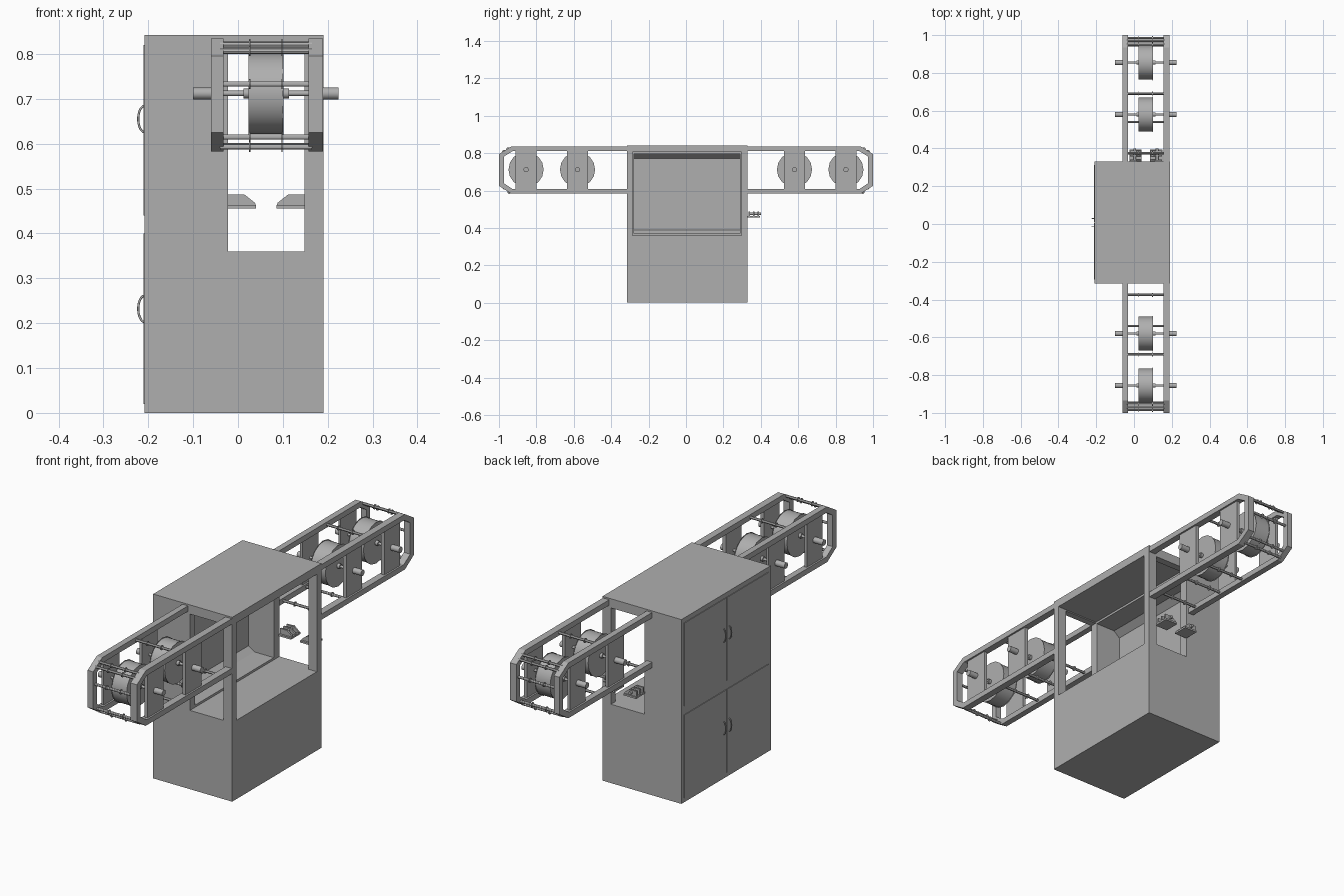
import bpy, bmesh
from math import pi, cos, sin
from mathutils import Matrix

if "Cube" in bpy.data.objects:
    bpy.data.objects.remove(bpy.data.objects["Cube"])

grey = bpy.data.materials.new("dark_grey")
grey.diffuse_color = (.43, .43, .43, 1)
grey.use_nodes = True
grey.node_tree.nodes["Principled BSDF"].inputs["Base Color"].default_value = grey.diffuse_color


def finish(name, bm, smooth=False):
    bmesh.ops.recalc_face_normals(bm, faces=bm.faces)
    me = bpy.data.meshes.new(name)
    bm.to_mesh(me)
    bm.free()
    me.materials.append(grey)
    ob = bpy.data.objects.new(name, me)
    bpy.context.collection.objects.link(ob)
    if smooth:
        bpy.ops.object.select_all(action='DESELECT')
        ob.select_set(True)
        bpy.context.view_layer.objects.active = ob
        bpy.ops.object.shade_smooth_by_angle()
    return ob


def add_box(bm, x0, x1, y0, y1, z0, z1):
    m = Matrix.Translation(((x0 + x1) / 2, (y0 + y1) / 2, (z0 + z1) / 2))
    m = m @ Matrix.Diagonal((abs(x1 - x0), abs(y1 - y0), abs(z1 - z0), 1))
    bmesh.ops.create_cube(bm, size=1, matrix=m)


def box(name, *b):
    bm = bmesh.new()
    add_box(bm, *b)
    return finish(name, bm)


def add_rod(bm, x0, x1, y, z, r, n=16):
    m = Matrix.Translation(((x0 + x1) / 2, y, z)) @ Matrix.Rotation(pi / 2, 4, 'Y')
    bmesh.ops.create_cone(bm, cap_ends=True, segments=n, radius1=r, radius2=r,
                          depth=x1 - x0, matrix=m)


def add_prism(bm, pts, axis, a, b):
    """Extrude a closed profile along x (pts are y,z) or y (pts are x,z)."""
    def pos(p, t):
        return (t, p[0], p[1]) if axis == 'x' else (p[0], t, p[1])
    va = [bm.verts.new(pos(p, a)) for p in pts]
    vb = [bm.verts.new(pos(p, b)) for p in pts]
    n = len(pts)
    bm.faces.new(va)
    bm.faces.new(vb[::-1])
    for i in range(n):
        j = (i + 1) % n
        bm.faces.new((va[i], vb[i], vb[j], va[j]))


# cabinet with a window chamber open to the front, back and right, recessed to the left
cabinet = box("cabinet", -.208, .191, -.315, .33, 0, .842)
bm = bmesh.new()
add_prism(bm, [(.1, .37), (.1, .795), (-.12, .795), (-.15, .77), (-.15, .39), (-.12, .37)],
          'y', -.278, .29)
cutters = [box("tunnel_cutter", -.022, .148, -.5, .5, .36, .80),
           box("window_cutter", -.022, .3, -.285, .297, .36, .805),
           finish("recess_cutter", bm)]
bpy.context.view_layer.objects.active = cabinet
for c in cutters:
    c.hide_render = True
    mod = cabinet.modifiers.new("cut", 'BOOLEAN')
    mod.operation = 'DIFFERENCE'
    mod.solver = 'EXACT'
    mod.object = c
    bpy.ops.object.modifier_apply(modifier=mod.name)
    bpy.data.objects.remove(c)

# four doors with bow handles on the left side
for row, (z0, z1, zh) in {"lower": (.02, .40, .232), "upper": (.44, .82, .655)}.items():
    for col, y0, y1, yh in (("front", -.295, .004, -.012), ("back", .01, .312, .028)):
        box(f"{row}_{col}_door", -.211, -.206, y0, y1, z0, z1)
        cu = bpy.data.curves.new("handle", 'CURVE')
        cu.dimensions = '3D'
        cu.bevel_depth = .0025
        cu.bevel_resolution = 2
        cu.materials.append(grey)
        sp = cu.splines.new('POLY')
        sp.points.add(10)
        for i, p in enumerate(sp.points):
            a = pi * i / 10
            p.co = (-.207 - .0155 * sin(a), yh, zh + .03 * cos(a), 1)
        ob = bpy.data.objects.new(f"{row}_{col}_handle", cu)
        bpy.context.collection.objects.link(ob)

# conveyor arms, one at each end
SIDES = ((-.06, -.032), (.157, .189))
OUTER = [(.312, .835), (.935, .835), (1.0, .795), (1.0, .625), (.935, .583), (.312, .583)]
INNER = [(.312, .608), (.928, .608), (.973, .638), (.973, .782), (.928, .81), (.312, .81)]
RODS = [(.69, .822), (.95, .82), (.972, .806), (.985, .733), (.968, .615),
        (.375, .595), (.54, .595), (.69, .595), (.945, .593)]
for s, end in ((-1, "front"), (1, "back")):
    # looped side frames
    bm = bmesh.new()
    for x0, x1 in SIDES:
        add_prism(bm, [(s * y, z) for y, z in OUTER + INNER], 'x', x0, x1)
    finish(f"{end}_side_frames", bm)

    # bearing plates that carry the wheels
    bm = bmesh.new()
    for y in (.58, .855):
        for x0, x1 in SIDES:
            add_box(bm, x0 + .008, x1 - .008, s * y - .057, s * y + .057, .606, .812)
    finish(f"{end}_bearing_plates", bm)

    # cross rods with guide collars
    bm = bmesh.new()
    for y, z in RODS:
        add_rod(bm, -.04, .165, s * y, z, .006, 12)
        for x in (.026, .098):
            add_rod(bm, x - .0015, x + .0015, s * y, z, .011, 12)
    finish(f"{end}_cross_rods", bm, True)

    # wheels and their axles
    for k, y in (("inner", .58), ("outer", .855)):
        bm = bmesh.new()
        add_rod(bm, .025, .101, s * y, .712, .09, 32)
        for x in (.024, .1):
            add_rod(bm, x - .001, x + .001, s * y, .712, .094, 16)
        finish(f"{end}_{k}_wheel", bm, True)
        bm = bmesh.new()
        add_rod(bm, -.06, .19, s * y, .712, .006)
        add_rod(bm, .012, .114, s * y, .712, .011)
        add_rod(bm, -.1, -.04, s * y, .712, .0135)
        add_rod(bm, .165, .224, s * y, .712, .0135)
        finish(f"{end}_{k}_axle", bm, True)

# pair of clamps at the back opening, mirrored about its middle
for s, side in ((1, "left"), (-1, "right")):
    def mx(x):
        return .063 + s * (x - .063)
    bm = bmesh.new()
    add_prism(bm, [(mx(-.024), .455), (mx(.04), .455), (mx(.04), .463), (mx(-.024), .463)],
              'y', .325, .395)
    prof = [(-.022, .46), (.04, .46), (.038, .468), (.014, .487), (-.022, .487)]
    for y in (.338, .362, .386):
        add_prism(bm, [(mx(x), z) for x, z in prof], 'y', y - .004, y + .004)
    finish(f"{side}_clamp", bm)
    bm = bmesh.new()
    m = Matrix.Translation((mx(.004), .369, .476)) @ Matrix.Rotation(pi / 2, 4, 'X')
    bmesh.ops.create_cone(bm, cap_ends=True, segments=16, radius1=.007, radius2=.007,
                          depth=.064, matrix=m)
    finish(f"{side}_clamp_pin", bm, True)
